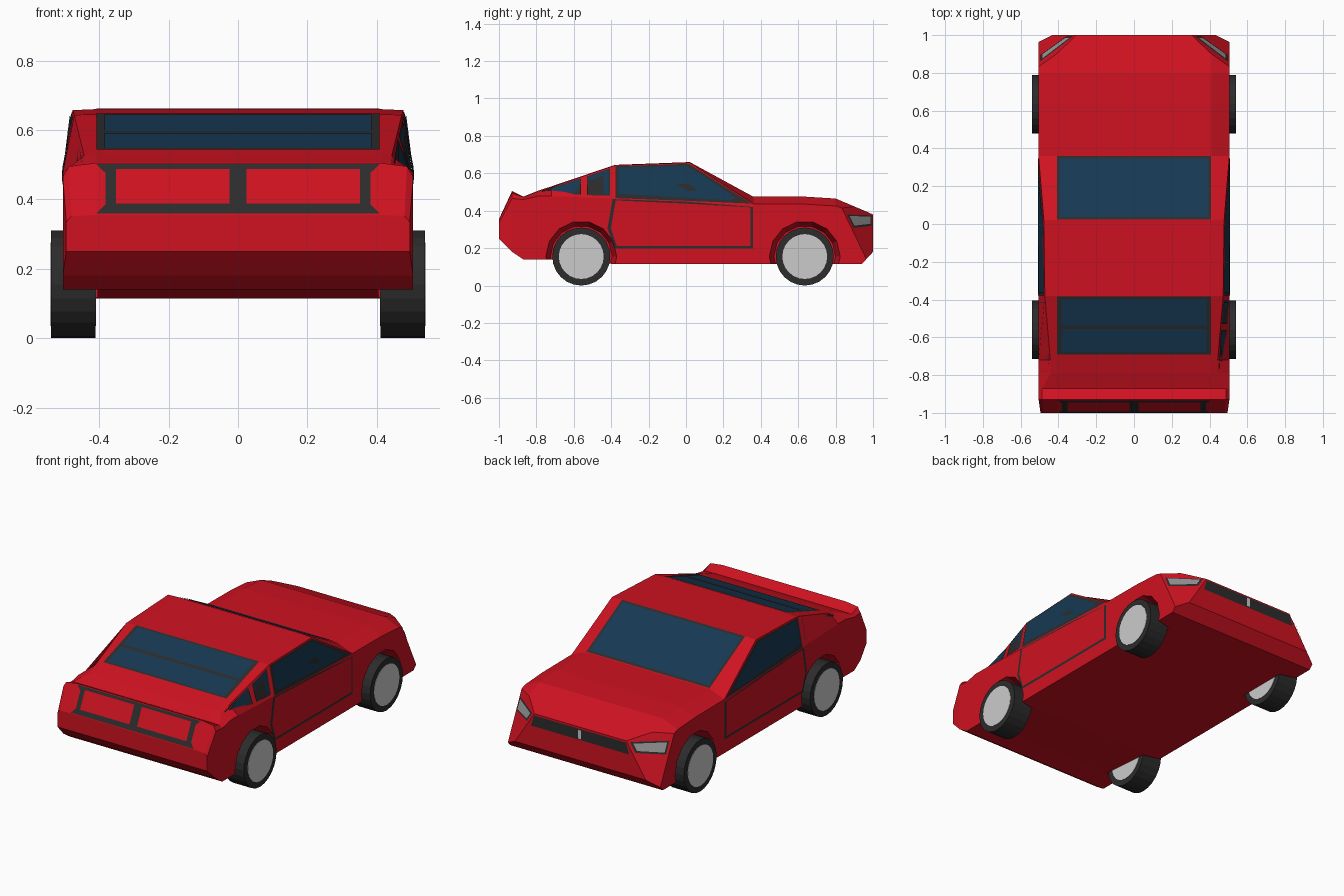
import bpy, bmesh, math
from mathutils import Vector, Matrix
from mathutils.bvhtree import BVHTree

if "Cube" in bpy.data.objects:
    bpy.data.objects.remove(bpy.data.objects["Cube"])


def material(name, rgb):
    m = bpy.data.materials.new(name)
    m.diffuse_color = (*rgb, 1)
    m.use_nodes = True
    m.node_tree.nodes["Principled BSDF"].inputs["Base Color"].default_value = m.diffuse_color
    return m


RED = material("red paint", (0.62, 0.006, 0.015))
DARK = material("dark trim", (0.025, 0.025, 0.025))
GLASS = material("blue glass", (0.008, 0.04, 0.085))
LAMP = material("lamp", (0.3, 0.3, 0.3))


def make(name, bm, mat=None):
    me = bpy.data.meshes.new(name)
    bm.to_mesh(me)
    bm.free()
    ob = bpy.data.objects.new(name, me)
    bpy.context.collection.objects.link(ob)
    if mat:
        me.materials.append(mat)
    return ob


# Body: cross-sections along y
# (y, roof z, edge x, edge z, shoulder x, shoulder z, bottom z); roof flat out to x = 0.41
SECTIONS = [
    (-1.00, .355, .480, .352, .495, .335, .25),
    (-0.93, .505, .487, .495, .505, .465, .18),
    (-0.87, .475, .487, .473, .505, .460, .14),
    (-0.79, .507, .440, .503, .505, .478, .14),
    (-0.72, .530, .443, .526, .505, .478, .14),
    (-0.38, .645, .472, .643, .505, .465, .115),
    (0.02, .660, .477, .657, .505, .450, .115),
    (0.36, .475, .505, .437, .505, .422, .115),
    (0.64, .475, .505, .435, .505, .420, .115),
    (0.80, .465, .505, .425, .505, .410, .115),
    (0.94, .406, .505, .380, .505, .365, .115),
    (1.00, .380, .505, .357, .505, .342, .18),
]
bm = bmesh.new()
rings = []
for y, zc, xe, ze, xs, zs, zb in SECTIONS:
    half = [(.41, zc), (xe, ze), (xs, zs), (xs, zb)]
    full = half + [(-x, z) for x, z in reversed(half)]
    rings.append([bm.verts.new((x, y, z)) for x, z in full])
for a, b in zip(rings, rings[1:]):
    for i in range(8):
        j = (i + 1) % 8
        bm.faces.new((a[i], a[j], b[j], b[i]))
bm.faces.new(rings[0])
bm.faces.new(rings[-1])

# Slice off the nose corners
for s in (1, -1):
    p, q, r = (Vector((s * x, y, z)) for x, y, z in
               ((.505, .84, .40), (.305, 1.0, .38), (.46, .97, .20)))
    n = (q - p).cross(r - p).normalized()
    if n.y < 0:
        n = -n
    bmesh.ops.bisect_plane(bm, geom=bm.verts[:] + bm.edges[:] + bm.faces[:],
                           plane_co=p, plane_no=n, clear_outer=True)
    bmesh.ops.holes_fill(bm, edges=[e for e in bm.edges if e.is_boundary], sides=0)
bmesh.ops.recalc_face_normals(bm, faces=bm.faces[:])
surface = BVHTree.FromBMesh(bm)
body = make("body", bm, RED)

# Wheel arches: flared faceted cuts
WHEEL_Y, WHEEL_Z = (-0.56, 0.635), 0.155
bm = bmesh.new()
for y in WHEEL_Y:
    for s in (1, -1):
        bmesh.ops.create_cone(
            bm, cap_ends=True, segments=14, radius1=.165, radius2=.212, depth=.19,
            matrix=Matrix.Translation((s * .5, y, WHEEL_Z)) @ Matrix.Rotation(s * math.pi / 2, 4, 'Y'))
cutter = make("arch_cutter", bm)
cutter.hide_render = True
mod = body.modifiers.new("arches", 'BOOLEAN')
mod.object = cutter
mod.operation = 'DIFFERENCE'
mod.solver = 'EXACT'
bpy.context.view_layer.objects.active = body
bpy.ops.object.modifier_apply(modifier=mod.name)
bpy.data.objects.remove(cutter)

# Panels: 2D outlines projected onto the body
VIEWS = {
    "side": (lambda a, b: (2, a, b), Vector((-1, 0, 0))),
    "top": (lambda a, b: (a, b, 2), Vector((0, 0, -1))),
    "tail": (lambda a, b: (a, -2, b), Vector((0, 1, 0))),
    "nose": (lambda a, b: (a, 2, b), Vector((0, -1, 0))),
}


def panel(name, view, pts, mat, lift=.003, mirror=False):
    start, ray = VIEWS[view]
    hits = [surface.ray_cast(Vector(start(*p)), ray) for p in pts]
    n = sum((h[1] for h in hits), Vector()).normalized()
    bm = bmesh.new()
    for s in ((1, -1) if mirror else (1,)):
        f = bm.faces.new([bm.verts.new(((h[0] + n * lift).x * s, *(h[0] + n * lift).yz))
                          for h in hits])
        f.normal_update()
        if f.normal.dot(Vector((n.x * s, n.y, n.z))) < 0:
            f.normal_flip()
    return make(name, bm, mat)


def rect(x0, x1, y0, y1):
    return [(x0, y0), (x1, y0), (x1, y1), (x0, y1)]


# Windscreen and rear window
panel("windscreen_frame", "top", rect(-.408, .408, .022, .358), DARK)
panel("windscreen", "top", rect(-.395, .395, .035, .345), GLASS, .005)
panel("rear_window_frame", "top", rect(-.408, .408, -.69, -.382), DARK)
panel("rear_window_upper", "top", rect(-.385, .385, -.535, -.395), GLASS, .005)
panel("rear_window_lower", "top", rect(-.385, .385, -.68, -.555), GLASS, .005)

# Side windows
panel("side_window_frame", "side",
      [(-.378, .467), (-.378, .637), (.015, .650), (.35, .438), (.015, .452)], DARK, .003, True)
panel("side_window", "side",
      [(-.362, .490), (-.362, .630), (.0, .640), (.075, .597), (.27, .465), (.23, .455)],
      GLASS, .006, True)
panel("quarter_frame", "side",
      [(-.530, .482), (-.530, .582), (-.405, .626), (-.405, .480)], DARK, .003, True)
panel("quarter_window", "side",
      [(-.520, .490), (-.520, .578), (-.415, .616), (-.415, .488)], GLASS, .006, True)
panel("rear_quarter_frame", "side", [(-.562, .483), (-.562, .572), (-.775, .503)], DARK, .003, True)
panel("rear_quarter_window", "side", [(-.570, .490), (-.570, .562), (-.745, .506)], GLASS, .006, True)

# Doors: dark outline with a red skin on top
panel("door_gap", "side",
      [(.358, .42), (.358, .198), (-.38, .198), (-.42, .305), (-.392, .462), (.0, .448)],
      DARK, .002, True)
panel("door_skin", "side",
      [(.345, .418), (.345, .212), (-.37, .212), (-.402, .305), (-.376, .455), (.0, .438)],
      RED, .004, True)

# Tail panel and lights
panel("tail_panel", "tail",
      [(-.408, .358), (.408, .358), (.382, .385), (.382, .475), (.408, .500), (-.408, .500),
       (-.382, .475), (-.382, .385)], DARK)
panel("tail_light", "tail", rect(.025, .352, .385, .485), RED, .006, True)

# Headlights, grille and centre bar
panel("headlight_frame", "side", [(.86, .378), (.99, .374), (.99, .318), (.893, .308)], DARK, .003, True)
panel("headlight", "side", [(.87, .370), (.982, .366), (.982, .328), (.895, .318)], LAMP, .006, True)
panel("grille", "nose", [(-.325, .305), (.325, .305), (.305, .370), (-.305, .370)], DARK)
panel("grille_bar", "nose", rect(-.01, .01, .312, .364), None, .006)

# Wheels: tyre and hub
for y, end in zip(WHEEL_Y, ("rear", "front")):
    for s, side in ((1, "right"), (-1, "left")):
        for part, radius, depth, mat in (("tyre", .155, .128, DARK), ("hub", .12, .132, None)):
            bm = bmesh.new()
            bmesh.ops.create_cone(
                bm, cap_ends=True, segments=24, radius1=radius, radius2=radius, depth=depth,
                matrix=Matrix.Translation((s * .475, y, WHEEL_Z)) @ Matrix.Rotation(math.pi / 2, 4, 'Y'))
            make(f"{end}_{side}_{part}", bm, mat)
